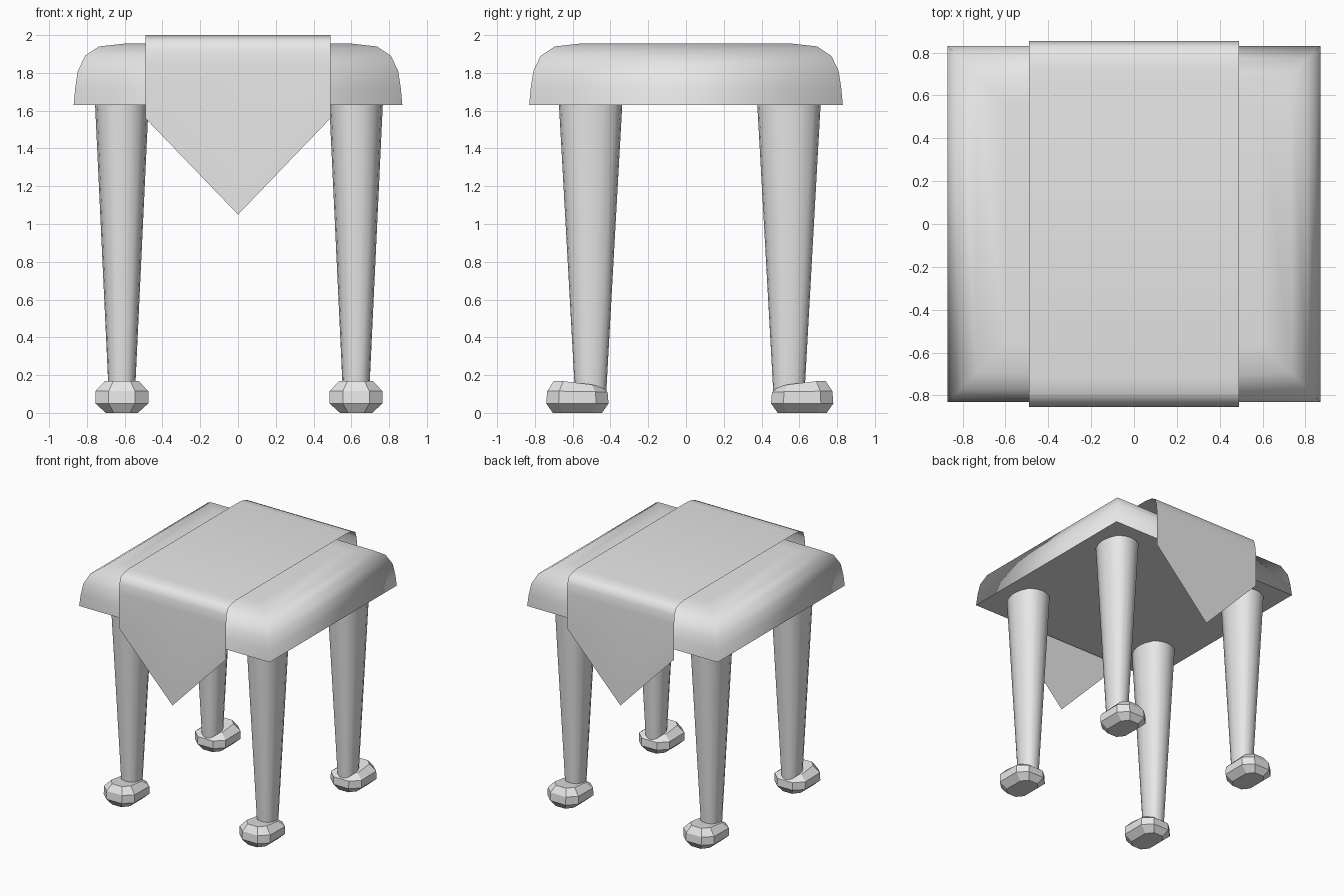
import bpy, bmesh, math

if "Cube" in bpy.data.objects:
    bpy.data.objects.remove(bpy.data.objects["Cube"])

grey = bpy.data.materials.new("plain_grey")
grey.use_nodes = True
grey.diffuse_color = (0.8, 0.8, 0.8, 1)
grey.node_tree.nodes["Principled BSDF"].inputs["Base Color"].default_value = (0.8, 0.8, 0.8, 1)


def loft(name, loops, smooth, sharp_angle, closed=True):
    """Skin a stack of matching point loops; closed stacks get end caps."""
    bm = bmesh.new()
    rings = [[bm.verts.new(p) for p in loop] for loop in loops]
    n = len(rings[0])
    for a, b in zip(rings, rings[1:]):
        for i in range(n if closed else n - 1):
            j = (i + 1) % n
            bm.faces.new((a[i], a[j], b[j], b[i]))
    if closed:
        bm.faces.new(rings[0][::-1])
        bm.faces.new(rings[-1])
        bmesh.ops.recalc_face_normals(bm, faces=bm.faces)
    for f in bm.faces:
        f.smooth = smooth
    for e in bm.edges:
        e.smooth = e.calc_face_angle(0) < math.radians(sharp_angle)
    mesh = bpy.data.meshes.new(name)
    bm.to_mesh(mesh)
    bm.free()
    mesh.materials.append(grey)
    obj = bpy.data.objects.new(name, mesh)
    bpy.context.collection.objects.link(obj)
    return obj


# Cushioned seat: rectangles shrinking toward the top, crisp only at the base
seat_profile = [(0, 1.63), (0.008, 1.72), (0.022, 1.81), (0.06, 1.89), (0.135, 1.94), (0.27, 1.955)]
seat_loops = [[(sx * (0.87 - d), sy * (0.83 - d), z)
               for sx, sy in ((-1, -1), (1, -1), (1, 1), (-1, 1))]
              for d, z in seat_profile]
seat = loft("seat", seat_loops, True, 180)
for e in seat.data.edges:
    if all(seat.data.vertices[v].co.z < 1.64 for v in e.vertices):
        e.use_edge_sharp = True

# Thin cloth runner draped over the seat, with a pointed flap at each end
half = [(0, 2.0), (0.72, 2.0), (0.79, 1.99), (0.83, 1.97), (0.848, 1.92), (0.855, 1.85), (0.855, 1.56)]
drape = [(-y, z) for y, z in half[:0:-1]] + half
runner = loft("cloth_runner", [[(x, y, z) for y, z in drape] for x in (-0.49, 0, 0.49)],
              True, 30, closed=False)
for v in runner.data.vertices:
    if abs(v.co.x) < 0.01 and v.co.z < 1.6:
        v.co.z = 1.05
runner.data.flip_normals()


def bowed_square(cx, cy, z, s):
    """Square section with sharp corners and gently bulging sides."""
    a, b, bulge_x, bulge_y = 0.102, 0.132, 0.04, 0.036
    pts = []
    for t in (-1, -0.5, 0, 0.5):
        k = 1 - t * t
        pts.append((t * a, -b - bulge_y * k))
    for t in (-1, -0.5, 0, 0.5):
        k = 1 - t * t
        pts.append((a + bulge_x * k, t * b))
    pts += [(-x, -y) for x, y in pts]
    return [(cx + x * s, cy + y * s, z) for x, y in pts]


def foot_ring(cx, cy, side, hx, hy, z, drop):
    """Eight-sided ring, lowered toward the middle of the stool."""
    pts = [(-0.5, -1), (0.5, -1), (1, -0.6), (1, 0.6), (0.5, 1), (-0.5, 1), (-1, 0.6), (-1, -0.6)]
    return [(cx + x * hx, cy + y * hy, z - drop * max(0, -y * side)) for x, y in pts]


# Four tapered legs with faceted feet pointing to the front and back
for side, depth in ((-1, "front"), (1, "back")):
    for cx, hand in ((-0.615, "right"), (0.625, "left")):
        cy = 0.02 + side * 0.525
        loft(f"{depth}_{hand}_leg",
             [bowed_square(cx, cy, 0.1, 0.49), bowed_square(cx, cy, 1.64, 1.0)], True, 40)
        fy = 0.02 + side * 0.595
        levels = [(0.085, 0.13, 0, 0), (0.14, 0.165, 0.05, 0),
                  (0.14, 0.16, 0.115, 0.005), (0.09, 0.125, 0.168, 0.03)]
        loft(f"{depth}_{hand}_foot",
             [foot_ring(cx, fy, side, *level) for level in levels], False, 20)
